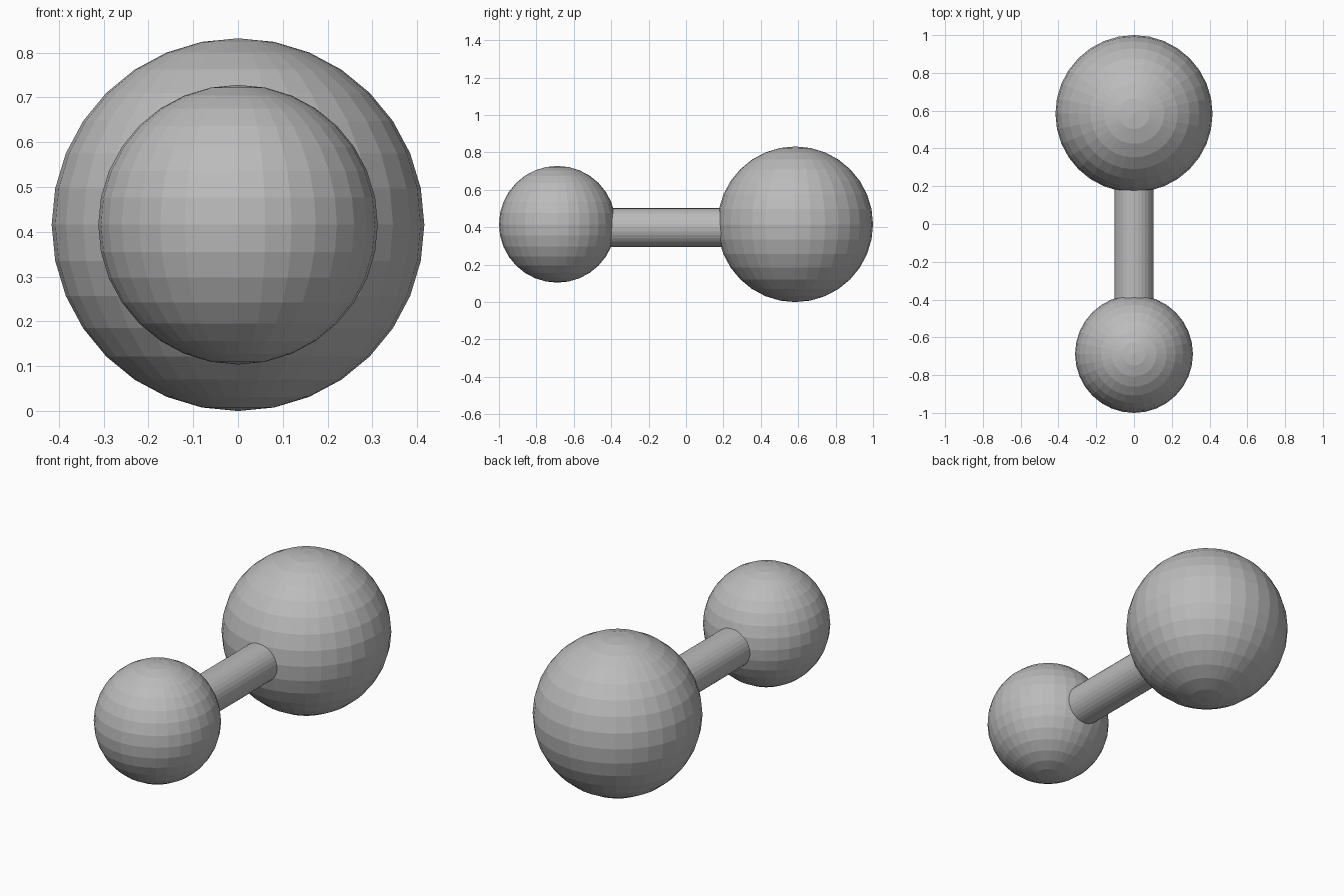
import bpy, math

if "Cube" in bpy.data.objects:
    bpy.data.objects.remove(bpy.data.objects["Cube"])

grey = bpy.data.materials.new("mid_grey")
grey.diffuse_color = (0.5, 0.5, 0.5, 1)
grey.use_nodes = True
grey.node_tree.nodes["Principled BSDF"].inputs["Base Color"].default_value = grey.diffuse_color

AXIS_Z = 0.416


def finish(name):
    ob = bpy.context.object
    ob.name = name
    ob.data.materials.append(grey)
    return ob


def ball(name, radius, y):
    bpy.ops.mesh.primitive_uv_sphere_add(
        segments=32, ring_count=16, radius=radius, location=(0, y, AXIS_Z))
    return finish(name)


# Large ball at the back, small ball at the front
ball("large_ball", 0.416, 0.584)
ball("small_ball", 0.312, -0.688)

# Connecting rod, slightly below the ball centres, ends buried in the balls
y0, y1 = -0.62, 0.5
bpy.ops.mesh.primitive_cylinder_add(
    vertices=32, radius=0.104, depth=y1 - y0,
    location=(0, (y0 + y1) / 2, 0.398), rotation=(math.pi / 2, 0, 0))
finish("connecting_rod")
